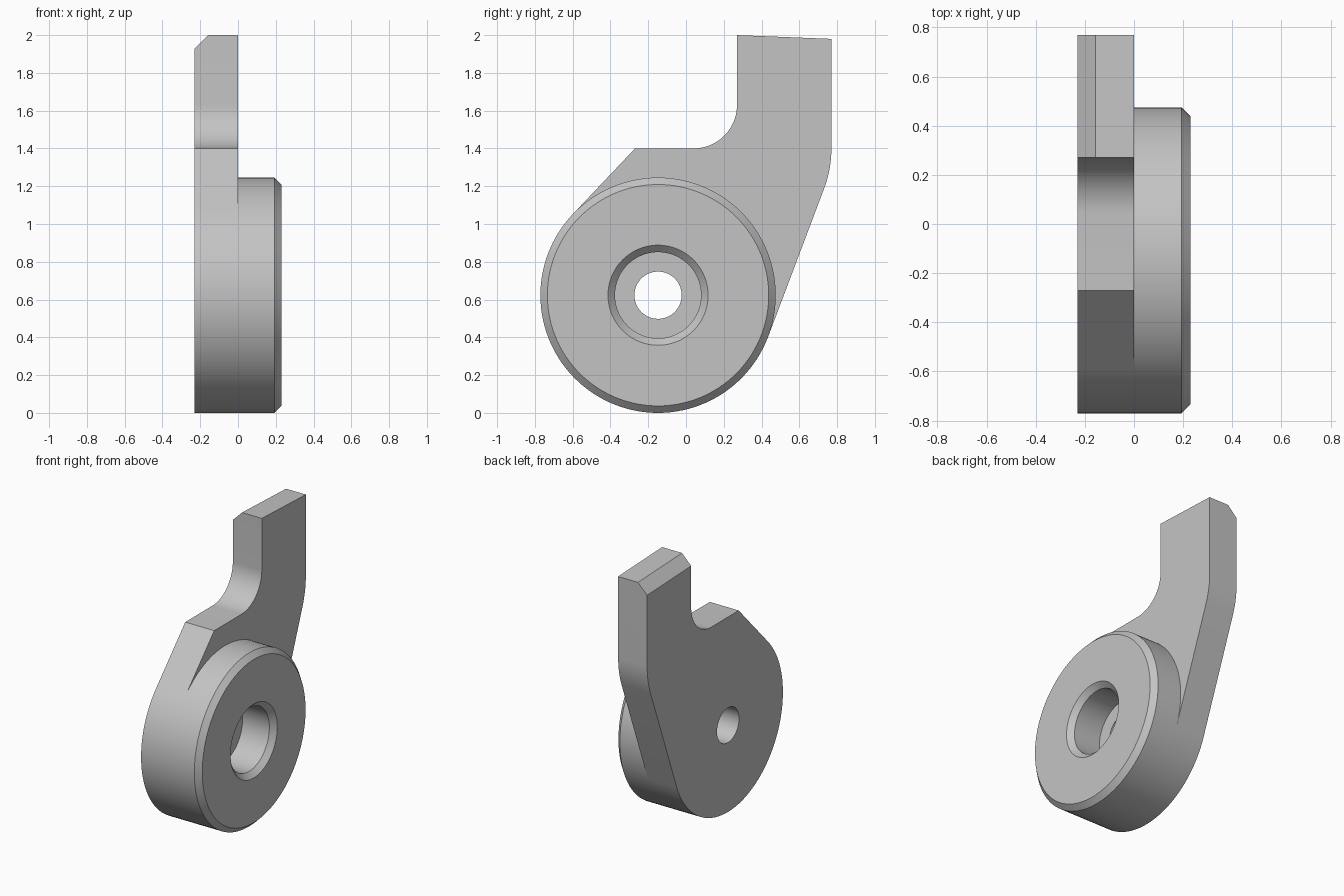
import bpy
import bmesh
from math import cos, sin, radians

if "Cube" in bpy.data.objects:
    bpy.data.objects.remove(bpy.data.objects["Cube"], do_unlink=True)

CY, CZ, R = -0.148, 0.623, 0.623      # disc centre and radius
BACK, BORE_FLOOR, FACE = -0.23, -0.02, 0.23
BORE, HOLE, CHAMFER = 0.228, 0.125, 0.037
SEGMENTS = 120

grey = bpy.data.materials.new("plain grey")
grey.use_nodes = True
colour = (0.55, 0.55, 0.55, 1)
grey.diffuse_color = colour
grey.node_tree.nodes["Principled BSDF"].inputs["Base Color"].default_value = colour


def finish(bm, name):
    bmesh.ops.remove_doubles(bm, verts=bm.verts, dist=1e-5)
    bmesh.ops.recalc_face_normals(bm, faces=bm.faces)
    mesh = bpy.data.meshes.new(name)
    bm.to_mesh(mesh)
    bm.free()
    mesh.materials.append(grey)
    obj = bpy.data.objects.new(name, mesh)
    bpy.context.collection.objects.link(obj)
    return obj


def lathe(name, profile):
    """Spin (radius, x) points around the bore axis."""
    bm = bmesh.new()
    rings = []
    for i in range(SEGMENTS):
        a = radians(360 * i / SEGMENTS)
        rings.append([bm.verts.new((x, CY + r * cos(a), CZ + r * sin(a)))
                      for r, x in profile])
    for i, ring in enumerate(rings):
        after = rings[(i + 1) % SEGMENTS]
        for j in range(len(profile) - 1):
            bm.faces.new((ring[j], ring[j + 1], after[j + 1], after[j]))
    return finish(bm, name)


def arc(cy, cz, r, start, end, steps):
    angles = [radians(start + (end - start) * i / steps) for i in range(steps + 1)]
    return [(cy + r * cos(a), cz + r * sin(a)) for a in angles]


def smooth(obj):
    bpy.ops.object.select_all(action="DESELECT")
    obj.select_set(True)
    bpy.context.view_layer.objects.active = obj
    bpy.ops.object.shade_smooth_by_angle(angle=radians(30))


# Lever plate: round lower end, shoulder, inner fillet and upright arm
outline = arc(CY, CZ, R, -21, -225, 68)
outline += [(-0.27, 1.4)]
outline += arc(0.04, 1.63, 0.23, -90, 0, 24)
outline += [(0.27, 2.0), (0.77, 1.98)]
outline += arc(0.17, 1.4, 0.6, 0, -21, 8)

bm = bmesh.new()
side = bm.faces.new([bm.verts.new((BACK, y, z)) for y, z in outline])
extruded = bmesh.ops.extrude_face_region(bm, geom=[side], use_keep_orig=True)
moved = [v for v in extruded["geom"] if isinstance(v, bmesh.types.BMVert)]
bmesh.ops.translate(bm, verts=moved, vec=(-BACK, 0, 0))
bmesh.ops.recalc_face_normals(bm, faces=bm.faces)
# Chamfer along the top of the arm
top = [e for e in bm.edges if all(v.co.x < -0.2 and v.co.z > 1.9 for v in e.verts)]
bmesh.ops.bevel(bm, geom=top, offset=0.073, segments=1, affect="EDGES")
plate = finish(bm, "lever_plate")

# Stepped bore through the plate
cutter = lathe("bore_cutter", [(0, 0.1), (BORE, 0.1), (BORE, BORE_FLOOR),
                               (HOLE, BORE_FLOOR), (HOLE, -0.4), (0, -0.4)])
cutter.hide_render = True
cut = plate.modifiers.new("bore", "BOOLEAN")
cut.operation = "DIFFERENCE"
cut.solver = "EXACT"
cut.object = cutter
bpy.context.view_layer.objects.active = plate
bpy.ops.object.modifier_apply(modifier=cut.name)
bpy.data.objects.remove(cutter, do_unlink=True)
smooth(plate)

# Round boss with chamfered rim and chamfered bore
boss = lathe("round_boss", [(R, 0), (R, FACE - CHAMFER), (R - CHAMFER, FACE),
                            (BORE + CHAMFER, FACE), (BORE, FACE - CHAMFER),
                            (BORE, 0)])
smooth(boss)
